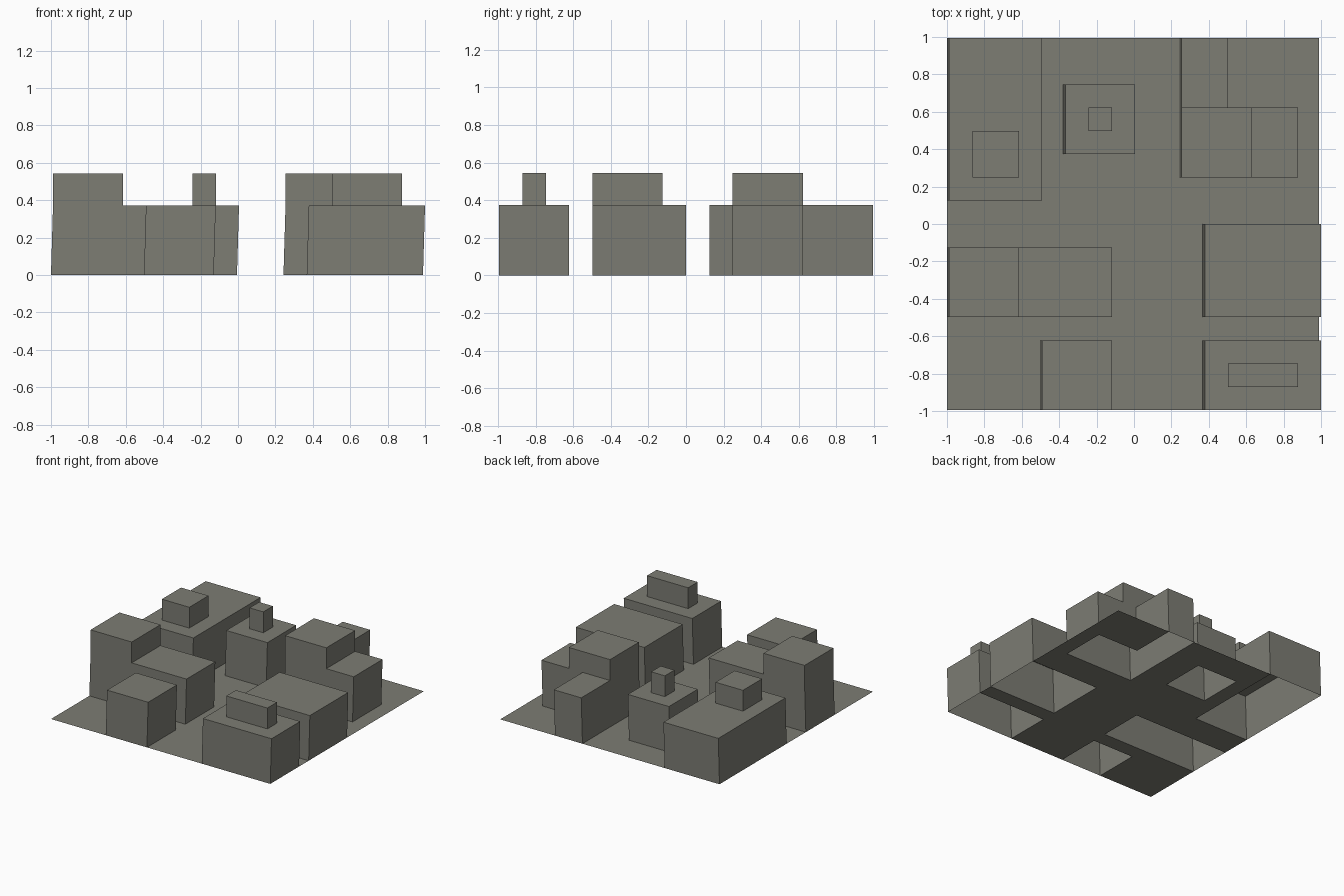
import bpy, bmesh

if "Cube" in bpy.data.objects:
    bpy.data.objects.remove(bpy.data.objects["Cube"])

CELL = 1.989 / 16          # layout grid: 16 x 16 cells
LEAN = 0.011               # walls lean slightly towards +x
HEIGHTS = (0.0, 0.373, 0.544)

# Each block: rectangles (x0, y0, x1, y1, level) in cells; level 1 = roof, 2 = upper storey
BLOCKS = {
    "long_block_back_left": [(0, 9, 4, 16, 1), (1, 10, 3, 12, 2)],
    "small_tower_centre": [(5, 11, 8, 14, 1), (6, 12, 7, 13, 2)],
    "corner_block_back_right": [(10, 13, 12, 16, 1), (10, 10, 15, 13, 1), (10, 10, 13, 13, 2)],
    "stepped_block_left": [(0, 4, 7, 7, 1), (0, 4, 3, 7, 2)],
    "cube_block_front": [(4, 0, 7, 3, 1)],
    "wide_block_right": [(11, 4, 16, 8, 1)],
    "roof_hut_block_front_right": [(11, 0, 16, 3, 1), (12, 1, 15, 2, 2)],
}

concrete = bpy.data.materials.new("warm_grey_concrete")
concrete.diffuse_color = (0.205, 0.205, 0.175, 1)
concrete.use_nodes = True
concrete.node_tree.nodes["Principled BSDF"].inputs["Base Color"].default_value = concrete.diffuse_color


def level_at(rects, x, y):
    return max([r[4] for r in rects if r[0] < x < r[2] and r[1] < y < r[3]], default=0)


def build(name, rects, ground=False):
    """Raise the rectangles as an open-bottomed shell, or make the ground around them."""
    extra = {0, 16} if ground else set()
    xs = sorted({v for r in rects for v in (r[0], r[2])} | extra)
    ys = sorted({v for r in rects for v in (r[1], r[3])} | extra)
    bm = bmesh.new()
    verts = {}

    def vert(x, y, lv):
        if (x, y, lv) not in verts:
            verts[x, y, lv] = bm.verts.new((x * CELL - 1 + (LEAN if lv else 0),
                                            (y - 8) * CELL, HEIGHTS[lv]))
        return verts[x, y, lv]

    for x0, x1 in zip(xs, xs[1:]):
        for y0, y1 in zip(ys, ys[1:]):
            cx, cy = (x0 + x1) / 2, (y0 + y1) / 2
            top = level_at(rects, cx, cy)
            if (top == 0) != ground:
                continue
            # roof or ground face
            corners = [(x0, y0), (x1, y0), (x1, y1), (x0, y1)]
            bm.faces.new([vert(x, y, top) for x, y in corners])
            # walls down to each lower neighbour
            beside = [(cx, y0 - .1), (x1 + .1, cy), (cx, y1 + .1), (x0 - .1, cy)]
            for i, (nx, ny) in enumerate(beside):
                a, b = corners[i], corners[(i + 1) % 4]
                for lv in range(level_at(rects, nx, ny), top):
                    bm.faces.new([vert(*a, lv), vert(*b, lv),
                                  vert(*b, lv + 1), vert(*a, lv + 1)])
    mesh = bpy.data.meshes.new(name)
    bm.to_mesh(mesh)
    bm.free()
    mesh.materials.append(concrete)
    bpy.context.collection.objects.link(bpy.data.objects.new(name, mesh))


for block_name, block_rects in BLOCKS.items():
    build(block_name, block_rects)

# Street level, cut out under every block
build("street_ground", [r for rects in BLOCKS.values() for r in rects], ground=True)
